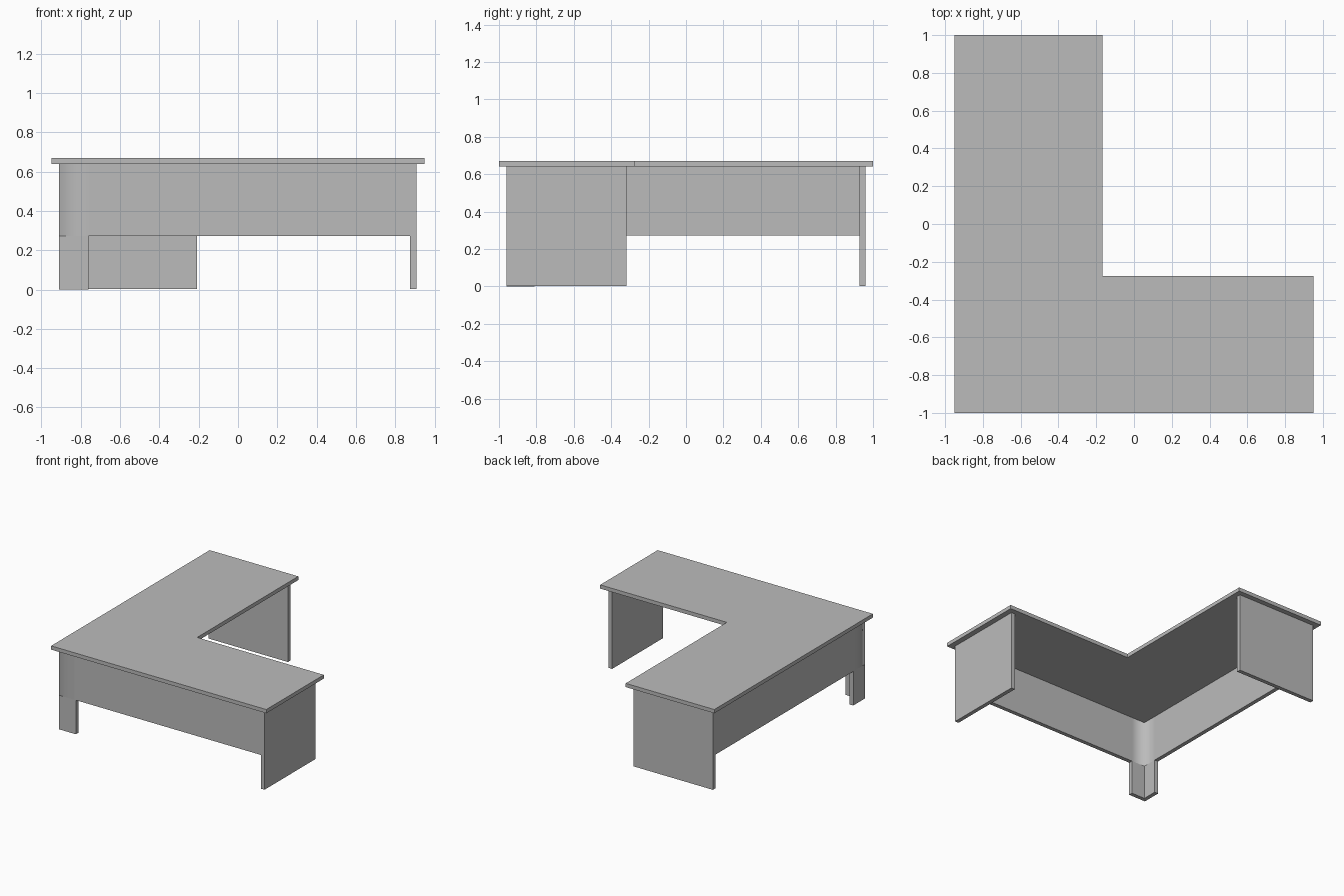
import bpy
import bmesh

cube = bpy.data.objects.get("Cube")
if cube:
    bpy.data.objects.remove(cube, do_unlink=True)

GREY = (0.5, 0.5, 0.5, 1.0)
mat = bpy.data.materials.new("desk grey")
mat.use_nodes = True
mat.diffuse_color = GREY
mat.node_tree.nodes["Principled BSDF"].inputs["Base Color"].default_value = GREY

LEFT, RIGHT = -0.91, 0.907     # outer faces of the base in x
FRONT, BACK = -0.96, 0.96      # outer faces of the base in y
THICK = 0.032                  # board thickness
LEG = 0.15                     # width of each side of the corner leg
PANEL_Z, UNDER_Z, TOP_Z = 0.272, 0.64, 0.67


def prism(name, outline, z0, z1, soft_corners=()):
    """Extrude a flat outline; vertical edges at soft_corners are shaded smooth."""
    bm = bmesh.new()
    low = [bm.verts.new((x, y, z0)) for x, y in outline]
    high = [bm.verts.new((x, y, z1)) for x, y in outline]
    bm.faces.new(list(reversed(low)))
    bm.faces.new(high)
    n = len(outline)
    for i in range(n):
        j = (i + 1) % n
        side = bm.faces.new((low[i], low[j], high[j], high[i]))
        side.smooth = bool(soft_corners)
    for edge in bm.edges:
        edge.smooth = False
    for i in soft_corners:
        bm.edges.get((low[i], high[i])).smooth = True
    bmesh.ops.recalc_face_normals(bm, faces=bm.faces)
    mesh = bpy.data.meshes.new(name)
    bm.to_mesh(mesh)
    bm.free()
    mesh.materials.append(mat)
    obj = bpy.data.objects.new(name, mesh)
    bpy.context.collection.objects.link(obj)
    return obj


def rectangle(x0, x1, y0, y1):
    return [(x0, y0), (x1, y0), (x1, y1), (x0, y1)]


# L-shaped worktop
prism("worktop", [(-0.95, -1), (0.95, -1), (0.95, -0.275), (-0.168, -0.275),
                  (-0.168, 1), (-0.95, 1)], UNDER_Z, TOP_Z)

# Modesty panel running round the corner, softly shaded at the bend
x_in, y_in = LEFT + THICK, FRONT + THICK
x_leg, y_leg = LEFT + LEG, FRONT + LEG
x_end, y_end = RIGHT - THICK, BACK - THICK
prism("modesty_panel",
      [(LEFT, FRONT), (x_leg, FRONT), (x_end, FRONT), (x_end, y_in),
       (x_leg, y_in), (x_in, y_in), (x_in, y_leg), (x_in, y_end),
       (LEFT, y_end), (LEFT, y_leg)],
      PANEL_Z, UNDER_Z, soft_corners=(0, 1, 4, 5, 6, 9))

# Angled corner leg under the bend
prism("corner_leg", [(LEFT, FRONT), (x_leg, FRONT), (x_leg, y_in),
                     (x_in, y_in), (x_in, y_leg), (LEFT, y_leg)], 0, PANEL_Z)

# Full-height end panels
prism("left_end_panel", rectangle(x_end, RIGHT, FRONT, -0.317), 0.003, UNDER_Z)
prism("back_end_panel", rectangle(LEFT, -0.209, y_end, BACK), 0.003, UNDER_Z)
